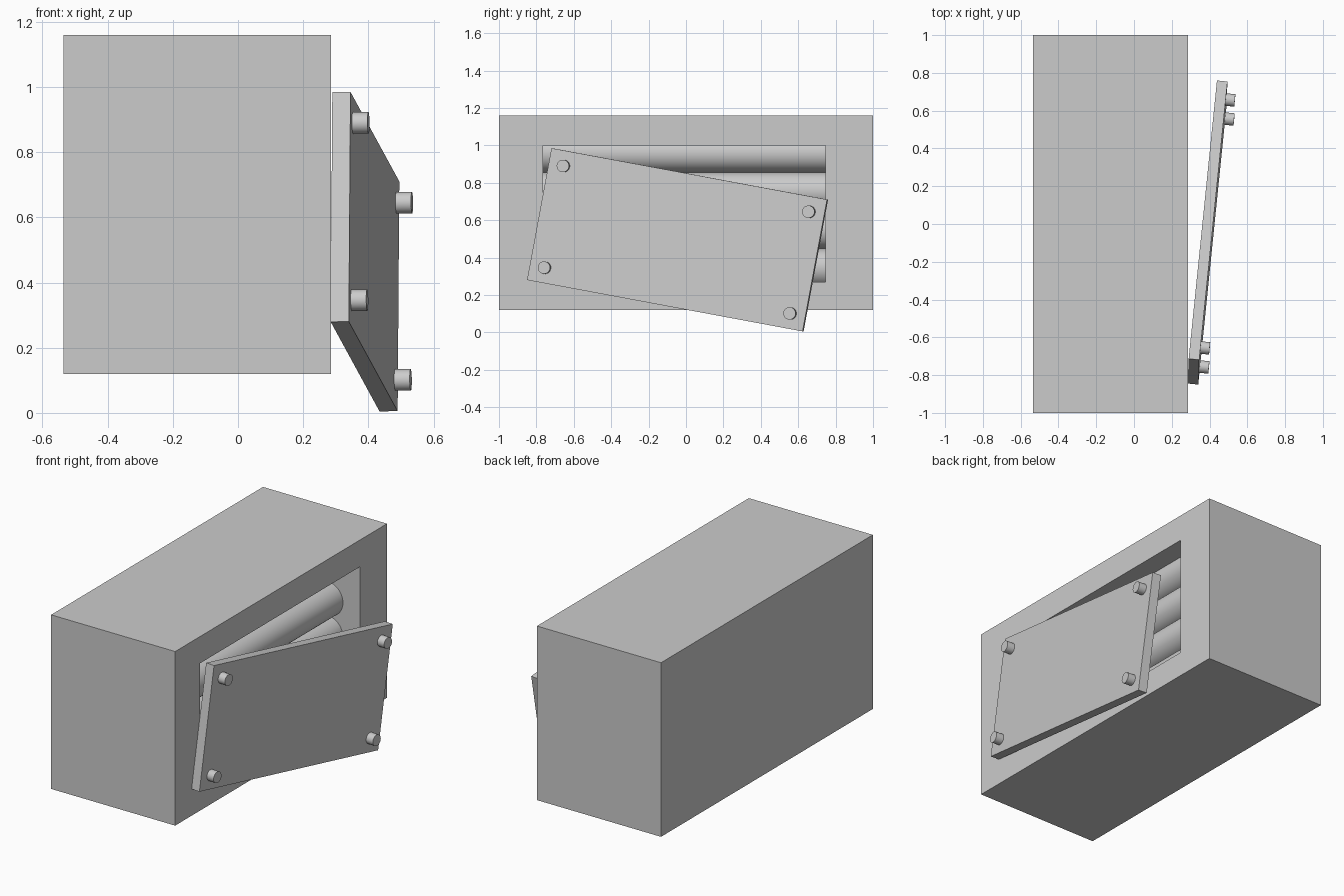
import bpy
import math
from mathutils import Vector, Matrix

if "Cube" in bpy.data.objects:
    bpy.data.objects.remove(bpy.data.objects["Cube"])


def box(name, lo, hi):
    lo, hi = Vector(lo), Vector(hi)
    bpy.ops.mesh.primitive_cube_add(size=1)
    ob = bpy.context.object
    ob.name = name
    ob.data.transform(Matrix.Translation((lo + hi) / 2) @ Matrix.Diagonal((*(hi - lo), 1)))
    return ob


def rod(name, radius, lo, hi, sides, matrix):
    # cylinder running along local z from lo to hi
    bpy.ops.mesh.primitive_cylinder_add(vertices=sides, radius=radius, depth=hi - lo)
    ob = bpy.context.object
    ob.name = name
    ob.data.transform(matrix @ Matrix.Translation((0, 0, (lo + hi) / 2)))
    bpy.ops.object.shade_smooth_by_angle(angle=math.radians(40))
    return ob


# housing with a rectangular pocket in its +x side
Y0, Y1, Z0, Z1, FACE = -0.765, 0.745, 0.27, 1.0, 0.285
housing = box("housing", (-0.535, -1, 0.12), (FACE, 1, 1.16))
cutter = box("pocket_cutter", (0.03, Y0, Z0), (0.4, Y1, Z1))
cutter.hide_render = True
mod = housing.modifiers.new("pocket", 'BOOLEAN')
mod.object = cutter
mod.operation = 'DIFFERENCE'
mod.solver = 'EXACT'
bpy.context.view_layer.objects.active = housing
bpy.ops.object.modifier_apply(modifier="pocket")
bpy.data.objects.remove(cutter, do_unlink=True)

# four horizontal tubes stacked inside the pocket
for i in range(4):
    place = Matrix.Translation((0.07, 0, 0.346 + 0.204 * i)) @ Matrix.Rotation(-math.pi / 2, 4, 'X')
    rod(f"inner_tube_{i + 1}", 0.102, Y0, Y1, 48, place)

# loose cover plate: local x = length, local y = height, local z = outwards
LENGTH, HEIGHT, THICK = 1.506, 0.717, 0.056
u = Vector((0.15, 1.475, -0.275)).normalized()
v = Vector((0.005, 0.13, 0.705))
v = (v - u * v.dot(u)).normalized()
n = u.cross(v)
frame = Matrix((u, v, n)).transposed().to_4x4()
frame.translation = (0.340, -0.85, 0.28)
cover = box("cover_plate", (0, 0, -THICK), (LENGTH, HEIGHT, 0))
cover.data.transform(frame)

# screws in the cover corners
INSET = 0.082
for a in (INSET, LENGTH - INSET):
    for b in (INSET, HEIGHT - INSET):
        rod("cover_screw", 0.033, -0.02, 0.048, 32, frame @ Matrix.Translation((a, b, 0)))
